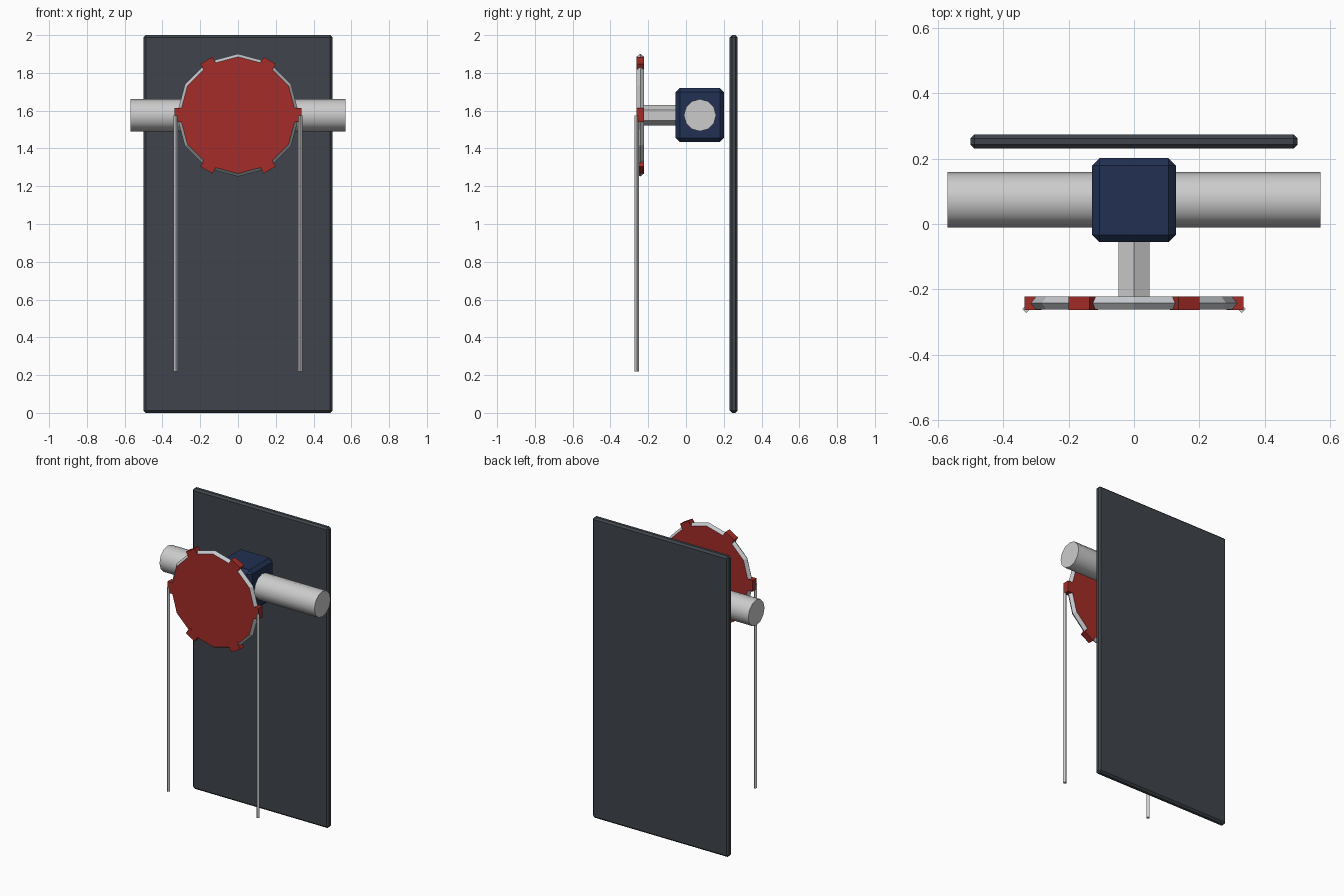
import bpy, bmesh
from math import pi, cos, sin
from mathutils import Matrix

if "Cube" in bpy.data.objects:
    bpy.data.objects.remove(bpy.data.objects["Cube"])

CZ = 1.576        # height of pipe and wheel axis
WY = -0.242       # wheel centre plane


def material(name, rgb):
    m = bpy.data.materials.new(name)
    m.diffuse_color = (*rgb, 1)
    m.use_nodes = True
    m.node_tree.nodes["Principled BSDF"].inputs["Base Color"].default_value = m.diffuse_color
    return m


RED = material("red_paint", (0.37, 0.025, 0.02))
NAVY = material("navy_paint", (0.015, 0.03, 0.085))
SLATE = material("slate", (0.05, 0.06, 0.072))
GREY = material("bare_metal", (0.55, 0.57, 0.6))


def finish(name, bm, mats=()):
    bmesh.ops.recalc_face_normals(bm, faces=bm.faces)
    me = bpy.data.meshes.new(name)
    bm.to_mesh(me)
    bm.free()
    for m in mats:
        me.materials.append(m)
    ob = bpy.data.objects.new(name, me)
    bpy.context.collection.objects.link(ob)
    return ob


def box(name, loc, size, bevel, mat):
    bm = bmesh.new()
    bmesh.ops.create_cube(bm, size=1, matrix=Matrix.Translation(loc) @ Matrix.Diagonal((*size, 1)))
    if bevel:
        bmesh.ops.bevel(bm, geom=bm.edges[:], offset=bevel, segments=1, affect='EDGES')
    return finish(name, bm, [mat])


def rod(name, loc, r, length, sides, rot=Matrix()):
    bm = bmesh.new()
    bmesh.ops.create_cone(bm, cap_ends=True, segments=sides, radius1=r, radius2=r, depth=length,
                          matrix=Matrix.Translation(loc) @ rot)
    return finish(name, bm)


# Back panel and valve housing
box("back_panel", (0, 0.252, 1.0), (1.0, 0.042, 2.0), 0.012, SLATE)
box("valve_housing", (0, 0.073, CZ + 0.001), (0.256, 0.256, 0.286), 0.022, NAVY)

# Horizontal pipe through the housing
pipe = rod("pipe", (0, 0.074, CZ), 0.085, 1.14, 12, Matrix.Rotation(pi / 2, 4, 'Y'))
bpy.context.view_layer.objects.active = pipe
pipe.select_set(True)
bpy.ops.object.shade_smooth_by_angle(angle=pi / 4)

# Six-sided wheel shaft
rod("wheel_shaft", (0, -0.14, CZ), 0.055, 0.2, 6, Matrix.Rotation(pi / 2, 4, 'X'))

# Twelve-sided wheel: red faces, ridged grey rim, six red teeth
bm = bmesh.new()
rings = [[bm.verts.new((r * cos(i * pi / 6), WY + dy, CZ + r * sin(i * pi / 6))) for i in range(12)]
         for r, dy in ((0.309, -0.02), (0.325, 0), (0.309, 0.02))]
for a, b in zip(rings, rings[1:]):
    for i in range(12):
        j = (i + 1) % 12
        bm.faces.new((a[i], a[j], b[j], b[i])).material_index = 1
bm.faces.new(rings[0])
bm.faces.new(rings[2])
for k in range(6):
    m = (Matrix.Translation((0, WY, CZ)) @ Matrix.Rotation(k * pi / 3, 4, 'Y')
         @ Matrix.Translation((0.309, 0, 0)) @ Matrix.Diagonal((0.052, 0.0415, 0.074, 1)))
    bmesh.ops.create_cube(bm, size=1, matrix=m)
finish("chain_wheel", bm, [RED, GREY])

# Hanging pull chains, simplified to four-sided rods
for side, label in ((-1, "left"), (1, "right")):
    rod(f"pull_chain_{label}", (side * 0.329, -0.26, 0.897), 0.012, 1.356, 4)
